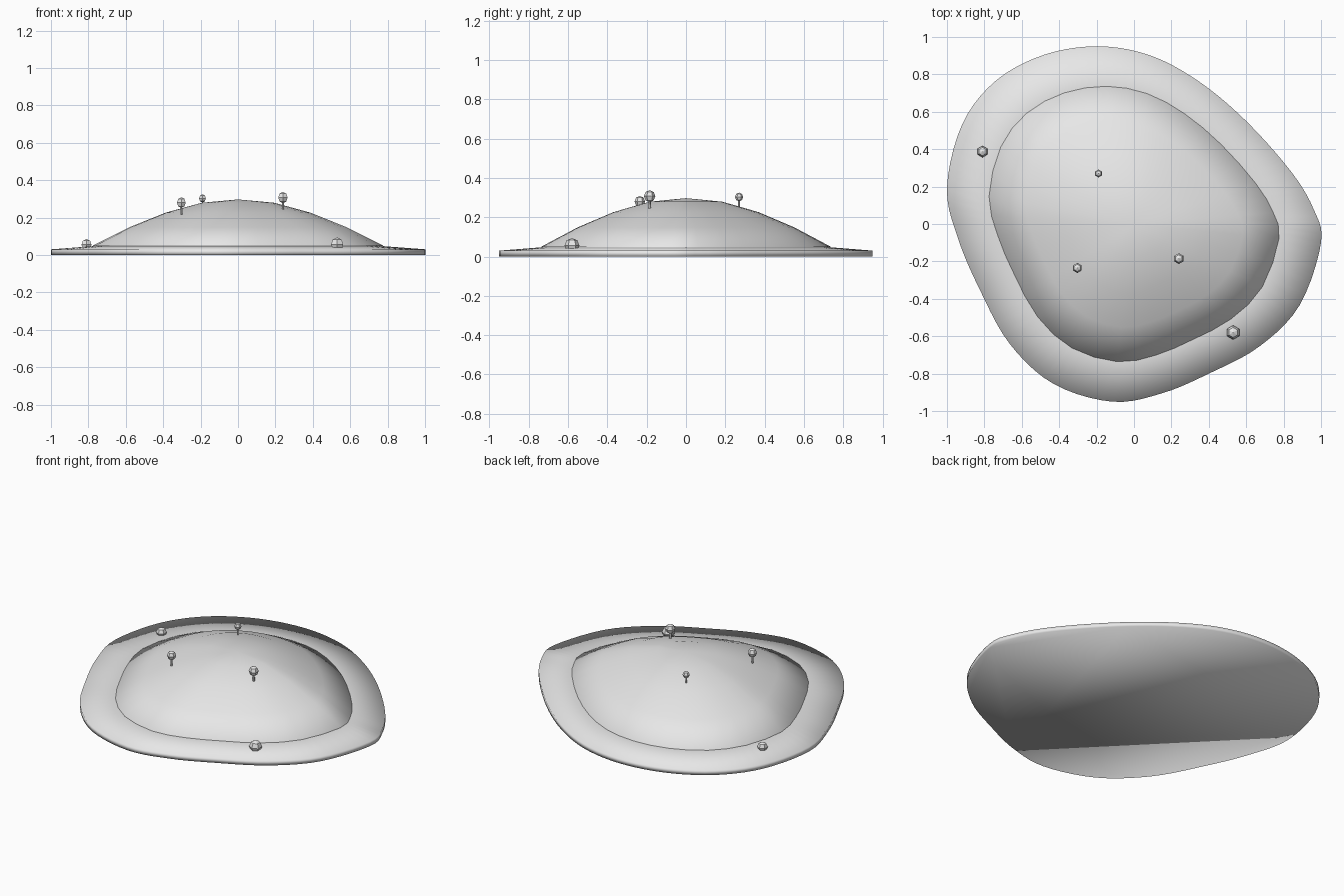
import bpy, bmesh, math
from mathutils import Vector

if "Cube" in bpy.data.objects:
    bpy.data.objects.remove(bpy.data.objects["Cube"])

grey = bpy.data.materials.new("plain_grey")
grey.diffuse_color = (0.8, 0.8, 0.8, 1)
grey.use_nodes = True
grey.node_tree.nodes["Principled BSDF"].inputs["Base Color"].default_value = grey.diffuse_color

# Shoreline control points, counter-clockwise
SHORE = [(1.0, -0.1), (0.96, 0.08), (0.84, 0.28), (0.6, 0.55), (0.35, 0.76), (0.09, 0.9),
         (-0.19, 0.95), (-0.48, 0.905), (-0.74, 0.765), (-0.92, 0.53), (-1.0, 0.19),
         (-0.94, -0.08), (-0.825, -0.35), (-0.665, -0.64), (-0.43, -0.855), (-0.115, -0.95),
         (0.15, -0.905), (0.4, -0.8), (0.67, -0.655), (0.885, -0.435)]


def shoreline(steps):
    """Closed smooth curve through the control points."""
    pts = [Vector(p) for p in SHORE]
    n, out = len(pts), []
    for i in range(n):
        a, b, c, d = (pts[(i + k) % n] for k in (-1, 0, 1, 2))
        for s in range(steps):
            t = s / steps
            out.append(0.5 * (2 * b + (c - a) * t + (2 * a - 5 * b + 4 * c - d) * t * t
                              + (3 * b - a - 3 * c + d) * t ** 3))
    return out


def finish(bm, name, smooth):
    bmesh.ops.recalc_face_normals(bm, faces=bm.faces)
    mesh = bpy.data.meshes.new(name)
    bm.to_mesh(mesh)
    bm.free()
    mesh.materials.append(grey)
    for p in mesh.polygons:
        p.use_smooth = smooth
    obj = bpy.data.objects.new(name, mesh)
    bpy.context.collection.objects.link(obj)
    return obj


def mound(name, outline, rings, peak):
    """Scaled copies of an outline, joined from a flat base up to a peak."""
    bm = bmesh.new()
    loops = [[bm.verts.new((p.x * s, p.y * s, z)) for p in outline] for s, z in rings]
    n = len(outline)
    bm.faces.new(loops[0][::-1])
    for lo, hi in zip(loops, loops[1:]):
        for i in range(n):
            j = (i + 1) % n
            bm.faces.new((lo[i], lo[j], hi[j], hi[i]))
    top = bm.verts.new((0, 0, peak))
    for i in range(n):
        bm.faces.new((loops[-1][i], loops[-1][(i + 1) % n], top))
    return finish(bm, name, True)


def blob(name, x, y, z, r, height):
    """Six-sided low-poly ball."""
    bm = bmesh.new()
    bmesh.ops.create_uvsphere(bm, u_segments=6, v_segments=4, radius=1)
    bmesh.ops.scale(bm, vec=(r, r, height), verts=bm.verts)
    bmesh.ops.translate(bm, vec=(x, y, z), verts=bm.verts)
    return finish(bm, name, False)


def tree(i, x, y, base, centre, r):
    bm = bmesh.new()
    bmesh.ops.create_cone(bm, cap_ends=True, segments=6, radius1=r * 0.24,
                          radius2=r * 0.18, depth=centre - base)
    bmesh.ops.translate(bm, vec=(x, y, (base + centre) / 2), verts=bm.verts)
    finish(bm, f"trunk_{i}", False)
    blob(f"crown_{i}", x, y, centre, r, r * 1.05)


# Beach slab and hill
mound("beach", shoreline(5), [(1, 0), (1, 0.03), (0.775, 0.047)], 0.048)
mound("hill", shoreline(2),
      [(0.775, 0.043), (0.775, 0.05), (0.581, 0.148), (0.388, 0.226), (0.194, 0.279)], 0.297)

# Trees
for i, t in enumerate([(0.24, -0.185, 0.235, 0.307, 0.029),
                       (-0.303, -0.235, 0.215, 0.28, 0.027),
                       (-0.19, 0.27, 0.25, 0.303, 0.021)], 1):
    tree(i, *t)

# Shore rocks
blob("rock_1", 0.53, -0.58, 0.056, 0.038, 0.038)
blob("rock_2", -0.81, 0.387, 0.055, 0.031, 0.03)
